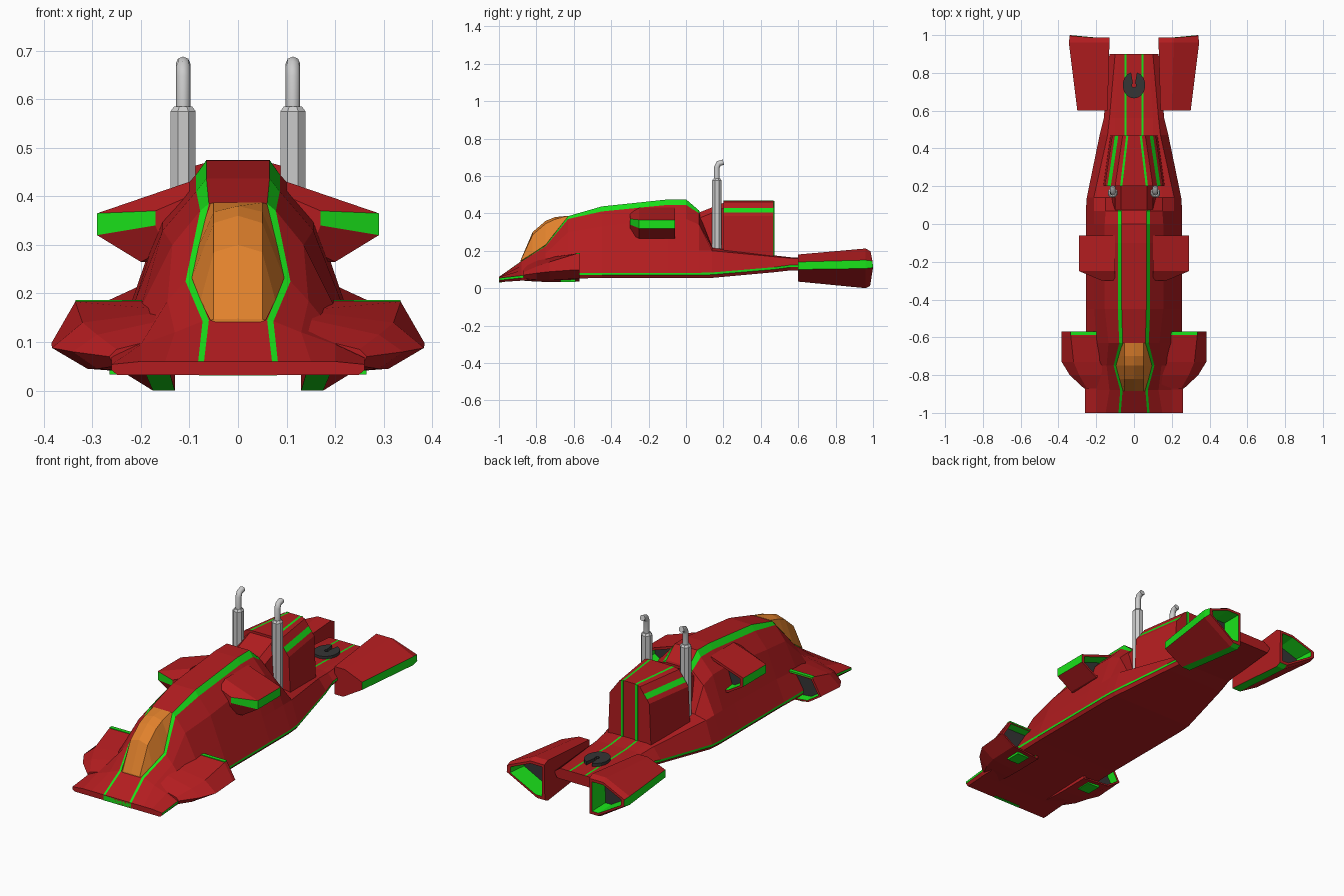
import bpy, bmesh, math
from mathutils import Vector

if "Cube" in bpy.data.objects:
    bpy.data.objects.remove(bpy.data.objects["Cube"])


def mat(name, col):
    m = bpy.data.materials.new(name)
    m.diffuse_color = (*col, 1)
    m.use_nodes = True
    m.node_tree.nodes["Principled BSDF"].inputs["Base Color"].default_value = m.diffuse_color
    return m


RED, GREEN, ORANGE, DARK = range(4)
MATS = [mat("red_paint", (0.45, 0.012, 0.014)), mat("green_trim", (0.01, 0.75, 0.01)),
        mat("orange_glass", (0.75, 0.22, 0.025)), mat("dark_metal", (0.035, 0.035, 0.035))]


def finish(name, bm, base=None):
    bmesh.ops.recalc_face_normals(bm, faces=bm.faces)
    me = bpy.data.meshes.new(name)
    bm.to_mesh(me)
    bm.free()
    for m in (MATS if base is None else [MATS[base]]):
        me.materials.append(m)
    ob = bpy.data.objects.new(name, me)
    bpy.context.collection.objects.link(ob)
    return ob


def loft(name, rings, seg=None, band=None, caps=(RED, RED), base=RED, flip=1):
    """Skin closed rings of (x, y, z); colour by segment, band or end cap."""
    bm = bmesh.new()
    vs = [[bm.verts.new((flip * x, y, z)) for x, y, z in r] for r in rings]
    n = len(vs[0])
    for j in range(len(vs) - 1):
        for i in range(n):
            k = (i + 1) % n
            f = bm.faces.new((vs[j][i], vs[j][k], vs[j + 1][k], vs[j + 1][i]))
            f.material_index = (band or {}).get(j, (seg or {}).get(i, base))
    for r, c in ((vs[0], caps[0]), (vs[-1], caps[1])):
        bm.faces.new(r).material_index = c
    return finish(name, bm)


def sym(y, half):
    """Full ring from a right-hand half section that starts and ends on x = 0."""
    return [(x, y, z) for x, z in half] + [(-x, y, z) for x, z in half[-2:0:-1]]


def sect(y, pts):
    return [(x, y, z) for x, z in pts]


def shrink(ring, s, dy=0.0):
    c = sum((Vector(p) for p in ring), Vector()) / len(ring)
    return [tuple(c + (Vector(p) - c) * s + Vector((0, dy, 0))) for p in ring]


def pod(name, rings, seg, s=0.85, depth=0.08):
    """Mirrored pair of pods with a green-lined dark opening at the rear."""
    n = len(rings)
    rings = rings + [shrink(rings[-1], s), shrink(rings[-1], s * 0.9, -depth)]
    for side, f in (("right", 1), ("left", -1)):
        loft(f"{name}_{side}", rings, seg, {n - 1: RED, n: GREEN}, (RED, DARK), flip=f)


def box(name, lo, hi, m):
    bm = bmesh.new()
    bmesh.ops.create_cube(bm, size=1)
    for v in bm.verts:
        v.co = [a + (b - a) * (t + 0.5) for a, b, t in zip(lo, hi, v.co)]
    return finish(name, bm, m)


# Hull and cab: roof edge, stripe edge, shoulder, waist, skirt stripe, bottom
def hull_ring(y, a, b, c, d, w, zs, zb):
    return sym(y, [(0, a[1]), a, b, c, d, (w, zs + 0.012), (w, zs), (w - 0.012, zb), (0, zb)])


hull = [
    hull_ring(-1.0, (.07, .06), (.082, .06), (.15, .06), (.2, .06), .26, .042, .032),
    hull_ring(-.88, (.06, .145), (.073, .143), (.13, .12), (.2, .095), .26, .055, .04),
    hull_ring(-.75, (.095, .23), (.108, .225), (.145, .185), (.19, .13), .26, .07, .045),
    hull_ring(-.63, (.06, .385), (.078, .37), (.135, .30), (.2, .17), .255, .07, .05),
    hull_ring(-.45, (.065, .437), (.086, .41), (.155, .33), (.21, .19), .255, .07, .055),
    hull_ring(-.10, (.065, .474), (.086, .445), (.155, .37), (.213, .2), .255, .07, .055),
    hull_ring(0.0, (.065, .475), (.086, .445), (.155, .37), (.213, .2), .255, .07, .055),
    hull_ring(.07, (.065, .415), (.086, .40), (.15, .34), (.213, .2), .255, .07, .055),
    hull_ring(.14, (.065, .22), (.086, .22), (.15, .215), (.213, .2), .25, .072, .055),
    hull_ring(.47, (.04, .175), (.05, .175), (.1, .175), (.14, .168), .182, .1, .085),
    hull_ring(.56, (.04, .165), (.05, .165), (.1, .165), (.13, .16), .16, .112, .095),
    hull_ring(.90, (.04, .155), (.05, .155), (.08, .155), (.1, .155), .13, .122, .1)]
loft("hull", hull, {1: GREEN, 14: GREEN, 5: GREEN, 10: GREEN})
box("nose_trim", (-.08, -1.0, .031), (.08, -.985, .0585), GREEN)

# Bubble canopy
canopy = [sym(y, [(0, z0), (.05, z1), (xe, ze), (0, ze - .02)]) for y, z0, z1, xe, ze in (
    (-.885, .148, .147, .057, .145), (-.82, .30, .285, .077, .186), (-.75, .36, .345, .095, .232),
    (-.70, .38, .368, .081, .297), (-.63, .387, .387, .06, .384))]
loft("canopy", canopy, base=ORANGE, caps=(ORANGE, ORANGE))

# Engine box behind the cab, with a sloping neck joining the roof
def box_ring(y, xi, w):
    return sym(y, [(0, .468), (xi, .468), (xi + .012, .467), (w - .055, .46),
                   (w - .032, .428), (w - .014, .405), (w, .385), (w + .01, .15), (0, .15)])


loft("engine_box", [box_ring(.20, .062, .155), box_ring(.468, .03, .115)],
     {1: GREEN, 14: GREEN, 4: GREEN, 11: GREEN})
loft("roof_neck", [sym(y, [(0, z), (.07, z), (.1, z - .03), (.12, .18), (0, .18)])
                   for y, z in ((.06, .40), (.21, .46))])
for s in (-1, 1):
    box("box_rear_stripe", (s * .042 - .006, .466, .172), (s * .042 + .006, .472, .467), GREEN)

# Front flared pods
pod("front_pod", [
    sect(-.87, [(.15, .11), (.25, .085), (.265, .07), (.255, .05), (.15, .04)]),
    sect(-.80, [(.13, .15), (.29, .115), (.34, .08), (.29, .045), (.15, .035)]),
    sect(-.73, [(.13, .165), (.32, .14), (.383, .088), (.31, .045), (.15, .033)]),
    sect(-.59, [(.14, .185), (.335, .183), (.384, .098), (.31, .05), (.15, .035)]),
    sect(-.57, [(.14, .185), (.335, .183), (.384, .098), (.31, .05), (.15, .035)])],
    {}, s=.88, depth=.04)
for s in (-1, 1):
    box("pod_top_trim", (s * .265 - .07, -.588, .18), (s * .265 + .07, -.568, .187), GREEN)
    box("belly_vent", (s * .23 - .035, -.67, .033), (s * .23 + .035, -.59, .05), GREEN)

# Cab side intakes
intake = [(.10, .43), (.29, .365), (.29, .32), (.2, .265), (.12, .265)]
pod("side_intake", [sect(-.30, [(.10, .40), (.17, .37), (.17, .34), (.15, .29), (.12, .28)]),
                    sect(-.25, intake), sect(-.06, intake)], {1: GREEN}, s=.8, depth=.06)

# Rear thruster pods, with a slightly domed rear rim
front = [(.14, .035), (.19, .035), (.3, .10), (.3, .14), (.2, .18), (.14, .18)]
rear = [(.13, .0), (.175, .0), (.345, .105), (.345, .15), (.21, .212), (.13, .212)]
end = [(x, 1.0 - max(abs(z - .11) - .02, 0) * .2, z) for x, z in
       [(.13, .012), (.175, .012), (.34, .11), (.34, .145), (.21, .197), (.13, .197)]]
pod("rear_pod", [sect(.60, front), sect(.96, rear), end], {0: GREEN, 2: GREEN}, s=.84, depth=.1)

# Exhaust stacks: octagonal muffler and bent tip
for s in (-1, 1):
    for nm, r, r2, z0, z1 in (("exhaust_muffler", .028, .028, .2, .575),
                              ("exhaust_collar", .028, .02, .575, .585)):
        bpy.ops.mesh.primitive_cone_add(vertices=8, radius1=r, radius2=r2, depth=z1 - z0,
                                        location=(s * .113, .165, (z0 + z1) / 2),
                                        rotation=(0, 0, math.pi / 8))
        bpy.context.object.name = nm
    cu = bpy.data.curves.new("exhaust_tip", 'CURVE')
    cu.dimensions = '3D'
    cu.bevel_depth, cu.bevel_resolution, cu.use_fill_caps = .015, 2, True
    sp = cu.splines.new('POLY')
    path = [(.165, .57), (.165, .645), (.175, .667), (.2, .673)]
    sp.points.add(len(path) - 1)
    for p, (y, z) in zip(sp.points, path):
        p.co = (s * .113, y, z, 1)
    bpy.context.collection.objects.link(bpy.data.objects.new("exhaust_tip", cu))

# Coupling plate: disc with a keyhole slot open to the rear
bm = bmesh.new()
outer = [math.radians(105 + 330 * i / 16) for i in range(17)]
inner = [math.radians(60 - 300 * i / 6) for i in range(7)]
pts = [(.06 * math.cos(a), .07 * math.sin(a)) for a in outer]
pts += [(.012 * math.cos(a), .012 * math.sin(a)) for a in inner]
f = bm.faces.new([bm.verts.new((x, .735 + y, .15)) for x, y in pts])
up = bmesh.ops.extrude_face_region(bm, geom=[f])
bmesh.ops.translate(bm, vec=(0, 0, .025),
                    verts=[v for v in up["geom"] if isinstance(v, bmesh.types.BMVert)])
finish("coupling_plate", bm, DARK)
